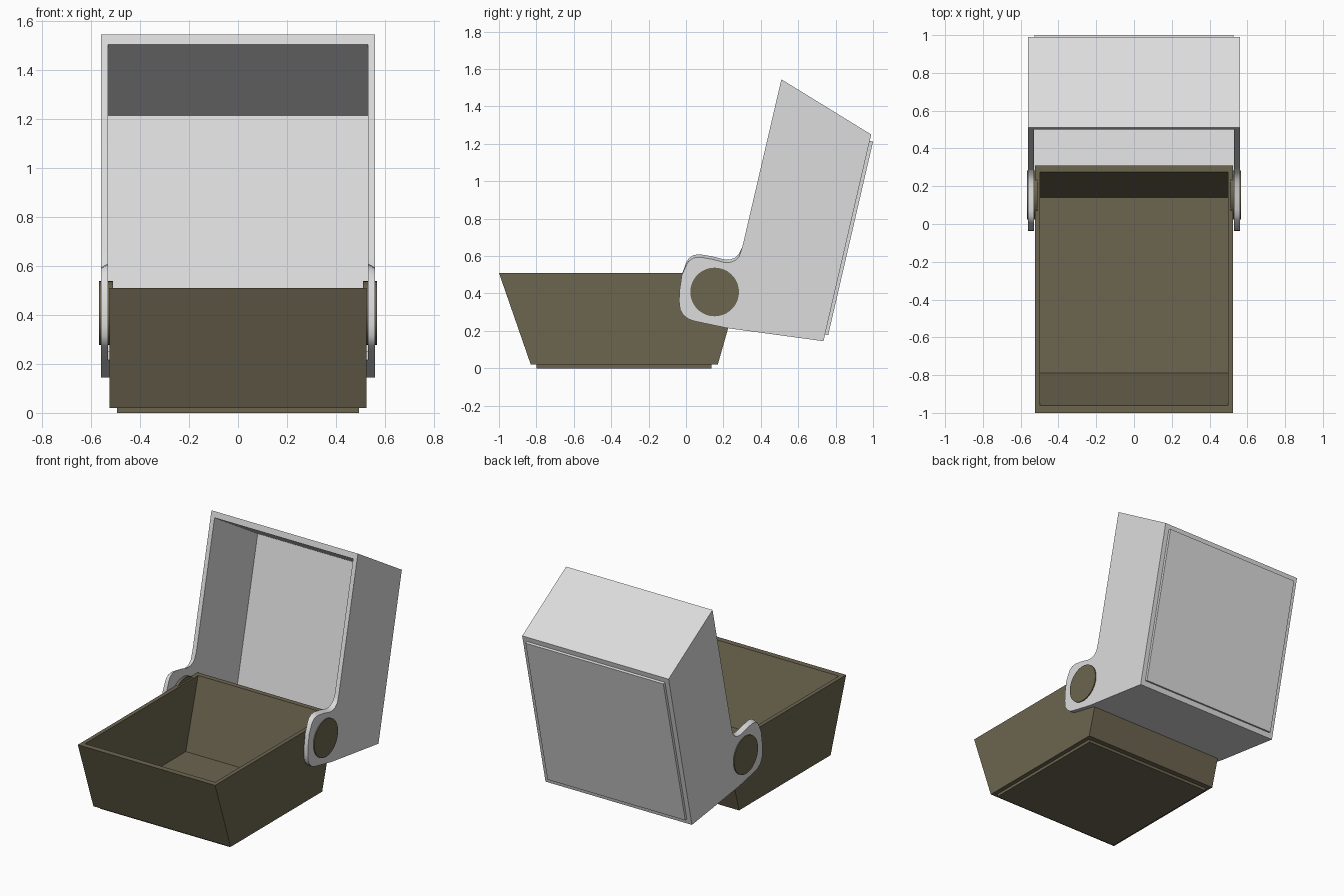
import bpy, bmesh, math

if "Cube" in bpy.data.objects:
    bpy.data.objects.remove(bpy.data.objects["Cube"])


def material(name, rgb):
    m = bpy.data.materials.new(name)
    m.diffuse_color = (*rgb, 1)
    m.use_nodes = True
    m.node_tree.nodes["Principled BSDF"].inputs["Base Color"].default_value = m.diffuse_color
    return m


OLIVE = material("dark olive", (0.15, 0.128, 0.078))
GREY = material("light grey", (0.72, 0.72, 0.72))


def loft(name, sections, mat):
    """Solid through (x, [(y, z), ...]) sections along the x axis."""
    bm = bmesh.new()
    rings = [[bm.verts.new((x, y, z)) for y, z in pts] for x, pts in sections]
    n = len(rings[0])
    for a, b in zip(rings, rings[1:]):
        for i in range(n):
            j = (i + 1) % n
            bm.faces.new((a[i], a[j], b[j], b[i]))
    bm.faces.new(rings[0][::-1])
    bm.faces.new(rings[-1])
    bmesh.ops.recalc_face_normals(bm, faces=bm.faces)
    me = bpy.data.meshes.new(name)
    bm.to_mesh(me)
    bm.free()
    ob = bpy.data.objects.new(name, me)
    bpy.context.collection.objects.link(ob)
    me.materials.append(mat)
    return ob


def prism(name, pts, half, mat):
    return loft(name, [(-half, pts), (half, pts)], mat)


def activate(ob):
    bpy.ops.object.select_all(action='DESELECT')
    ob.select_set(True)
    bpy.context.view_layer.objects.active = ob


def cut(ob, cutter):
    cutter.hide_render = True
    mod = ob.modifiers.new("hollow", 'BOOLEAN')
    mod.operation = 'DIFFERENCE'
    mod.solver = 'EXACT'
    mod.object = cutter
    activate(ob)
    bpy.ops.object.modifier_apply(modifier=mod.name)
    bpy.data.objects.remove(cutter)


# Lower tray: sloped front and back, hollow inside
tray = prism("tray", [(-1, 0.51), (-0.83, 0.02), (0.17, 0.02), (0.31, 0.51)], 0.525, OLIVE)
cut(tray, prism("tray_cutter", [(-0.992, 0.6), (-0.79, 0.035), (0.14, 0.035), (0.3, 0.6)], 0.497, OLIVE))

# Foot plate under the tray
prism("foot_plate", [(-0.8, 0), (0.135, 0), (0.135, 0.02), (-0.8, 0.02)], 0.495, OLIVE)

# Open lid with rounded hinge ears; the ear's upper edge slopes outward
body = [(0.51, 1.545), (0.99, 1.25), (0.735, 0.145), (0.22, 0.215), (0.04, 0.253)]
ear_low = [(0.01, 0.265), (-0.015, 0.285), (-0.032, 0.315), (-0.037, 0.36), (-0.034, 0.42),
           (-0.022, 0.5)]
ear_top = [(0.0, 0.565), (0.015, 0.59), (0.04, 0.607), (0.075, 0.611), (0.14, 0.6),
           (0.205, 0.583), (0.235, 0.583), (0.262, 0.593), (0.285, 0.616)]
neck = [(0.302, 0.652)]
inner = body + ear_low + ear_top + neck
outer = body + ear_low + [(y, z - 0.017) for y, z in ear_top] + neck
lid = loft("lid", [(-0.56, outer), (-0.527, inner), (0.527, inner), (0.56, outer)], GREY)
cut(lid, prism("lid_cutter", [(0.5, 1.505), (0.972, 1.215), (0.733, 0.18), (0.22, 0.25),
                              (0.22, 0.05), (-0.3, 0.05), (-0.3, 1.505)], 0.53, GREY))
activate(lid)
bpy.ops.object.shade_smooth_by_angle(angle=math.radians(28))

# Raised panel on the back of the lid
prism("lid_panel", [(0.982, 1.216), (1.0, 1.212), (0.76, 0.177), (0.743, 0.181)], 0.527, GREY)

# Hinge pins on both sides
for side, label in ((-1, "left"), (1, "right")):
    bpy.ops.mesh.primitive_cylinder_add(vertices=48, radius=0.13, depth=0.057,
                                        location=(side * 0.5385, 0.153, 0.408),
                                        rotation=(0, math.pi / 2, 0))
    pin = bpy.context.object
    pin.name = label + "_hinge_pin"
    pin.data.materials.append(OLIVE)
    bpy.ops.object.shade_smooth_by_angle(angle=math.radians(30))
